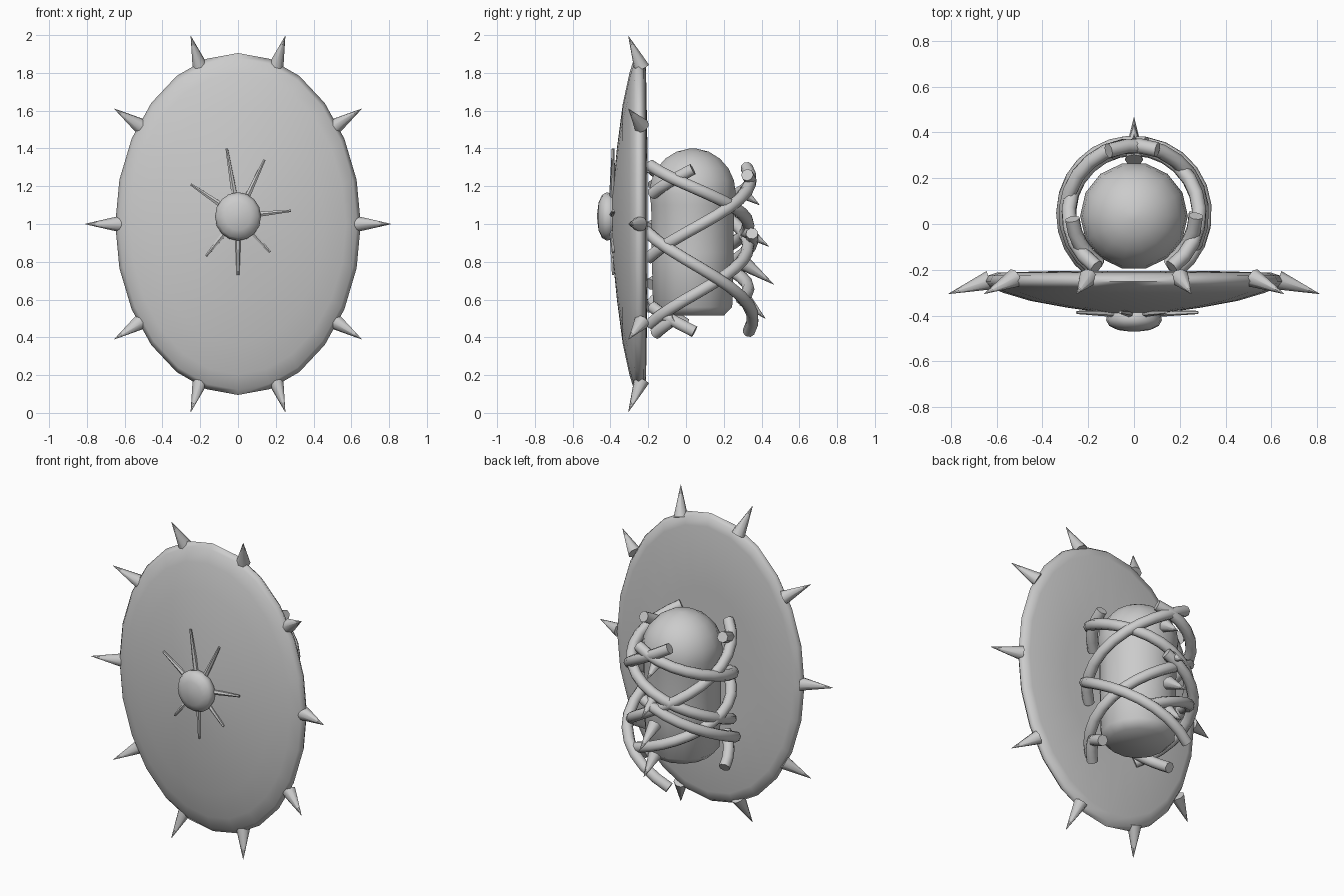
import bpy, bmesh
from math import sin, cos, pi, radians
from mathutils import Vector

if "Cube" in bpy.data.objects:
    bpy.data.objects.remove(bpy.data.objects["Cube"])

grey = bpy.data.materials.new("plain_grey")
grey.use_nodes = True
COLOUR = (0.6, 0.6, 0.6, 1)
grey.diffuse_color = COLOUR
grey.node_tree.nodes["Principled BSDF"].inputs["Base Color"].default_value = COLOUR


def finish(name, bm, sharp=50):
    bmesh.ops.recalc_face_normals(bm, faces=bm.faces)
    mesh = bpy.data.meshes.new(name)
    bm.to_mesh(mesh)
    bm.free()
    mesh.materials.append(grey)
    ob = bpy.data.objects.new(name, mesh)
    bpy.context.collection.objects.link(ob)
    bpy.ops.object.select_all(action='DESELECT')
    ob.select_set(True)
    bpy.context.view_layer.objects.active = ob
    bpy.ops.object.shade_smooth_by_angle(angle=radians(sharp))
    return ob


def lathe(name, profile, point, sides, sharp=50):
    """Rings from (radius, offset) pairs, capped at both ends."""
    bm = bmesh.new()
    rings = [[bm.verts.new(point(r, h, 2 * pi * i / sides)) for i in range(sides)]
             for r, h in profile]
    for a, b in zip(rings, rings[1:]):
        for i in range(sides):
            j = (i + 1) % sides
            bm.faces.new((a[i], a[j], b[j], b[i]))
    bm.faces.new(rings[0])
    bm.faces.new(rings[-1])
    return finish(name, bm, sharp)


def spike(name, base, tip, radius, tip_radius=0.001, sides=8):
    base, tip = Vector(base), Vector(tip)
    axis = tip - base
    turn = axis.to_track_quat('Z', 'Y')

    def point(r, h, a):
        return base + turn @ Vector((r * cos(a), r * sin(a), h))
    return lathe(name, [(radius, 0), (tip_radius, axis.length)], point, sides)


def vine(name, start, end, z0, z1, radius=0.295, thick=0.033):
    """Tube winding round the arm between two angles (90 is the back)."""
    count = max(4, int(abs(end - start) / 14))
    curve = bpy.data.curves.new(name, 'CURVE')
    curve.dimensions = '3D'
    curve.bevel_depth = thick
    curve.bevel_resolution = 2
    curve.use_fill_caps = True
    line = curve.splines.new('POLY')
    line.points.add(count)
    for i, p in enumerate(line.points):
        t = i / count
        a = radians(start + (end - start) * t)
        p.co = (radius * cos(a), 0.045 + radius * sin(a), z0 + (z1 - z0) * t, 1)
    ob = bpy.data.objects.new(name, curve)
    bpy.context.collection.objects.link(ob)
    bpy.ops.object.select_all(action='DESELECT')
    ob.select_set(True)
    bpy.context.view_layer.objects.active = ob
    bpy.ops.object.convert(target='MESH')
    ob = bpy.context.object
    ob.data.materials.clear()
    ob.data.materials.append(grey)
    bpy.ops.object.shade_smooth_by_angle(angle=radians(60))


# Oval shield, domed in front and nearly flat behind
lathe("shield",
      [(0.02, -0.395), (0.2, -0.388), (0.45, -0.365), (0.7, -0.335), (0.88, -0.3),
       (0.97, -0.275), (1, -0.25), (0.98, -0.225), (0.92, -0.212), (0.5, -0.205),
       (0.02, -0.205)],
      lambda r, h, a: (0.65 * r * sin(a), h, 1 + 0.905 * r * cos(a)), 24, 80)

# Rim spikes
for side in (1, -1):
    for up in (1, -1):
        spike("rim_spike", (side * 0.2, -0.235, 1 + up * 0.83),
              (side * 0.25, -0.305, 1 + up * 0.995), 0.042)
        spike("rim_spike", (side * 0.52, -0.235, 1 + up * 0.52),
              (side * 0.655, -0.305, 1 + up * 0.61), 0.042)
    spike("rim_spike", (side * 0.63, -0.245, 1), (side * 0.81, -0.305, 1), 0.042)

# Rounded boss and the thin rays around it
lathe("boss", [(0.085, -0.36), (0.115, -0.39), (0.122, -0.42), (0.108, -0.445),
               (0.07, -0.463), (0.015, -0.47)],
      lambda r, h, a: (r * sin(a), h, 1.04 + 1.05 * r * cos(a)), 16, 80)
rays = [(-0.06, 1.4), (0.14, 1.34), (0.28, 1.07), (0.17, 0.85),
        (0, 0.73), (-0.17, 0.83), (-0.25, 1.21)]
for x, z in rays:
    spike("boss_ray", (x * 0.3, -0.39, 1.04 + (z - 1.04) * 0.3), (x, -0.386, z),
          0.017, 0.007, 6)

# Arm core: domed column with a tapered foot
dome = [(0.235 * cos(a), 1.16 + 0.24 * sin(a))
        for a in (radians(d) for d in range(0, 90, 17))]
lathe("arm_core", [(0.17, 0.515), (0.215, 0.56), (0.222, 0.85), (0.225, 1.1)] + dome,
      lambda r, h, a: (r * cos(a), 0.035 + r * sin(a), h), 14)

# Long vines crossing round the back: start angle, end angle, start and end height
long_vines = [(-55, 235, 1.31, 0.68), (-55, 112, 0.82, 1.3), (-55, 112, 0.96, 0.43),
              (-55, 235, 0.47, 1.3), (235, 70, 0.98, 1.26), (235, 80, 0.56, 0.95),
              (235, 60, 0.95, 0.6)]
for i, (a, b, z0, z1) in enumerate(long_vines):
    vine("long_vine", a, b, z0, z1, 0.285 + 0.012 * (i % 3))

# Short vine ends beside the shield
for a, b, z0, z1 in [(-55, -2, 1.16, 1.29), (-55, 0, 0.56, 0.43), (-50, -22, 0.42, 0.5),
                     (235, 185, 1.2, 1.3), (235, 190, 0.6, 0.47)]:
    vine("short_vine", a, b, z0, z1, 0.27)

# Thorns along the back of the vines
for y, z, ty, tz in [(0.28, 1.18, 0.39, 1.1), (0.31, 0.97, 0.44, 0.88),
                     (0.31, 0.79, 0.465, 0.68), (0.31, 0.6, 0.42, 0.5)]:
    spike("vine_thorn", (0, y, z), (0, ty, tz), 0.04)
